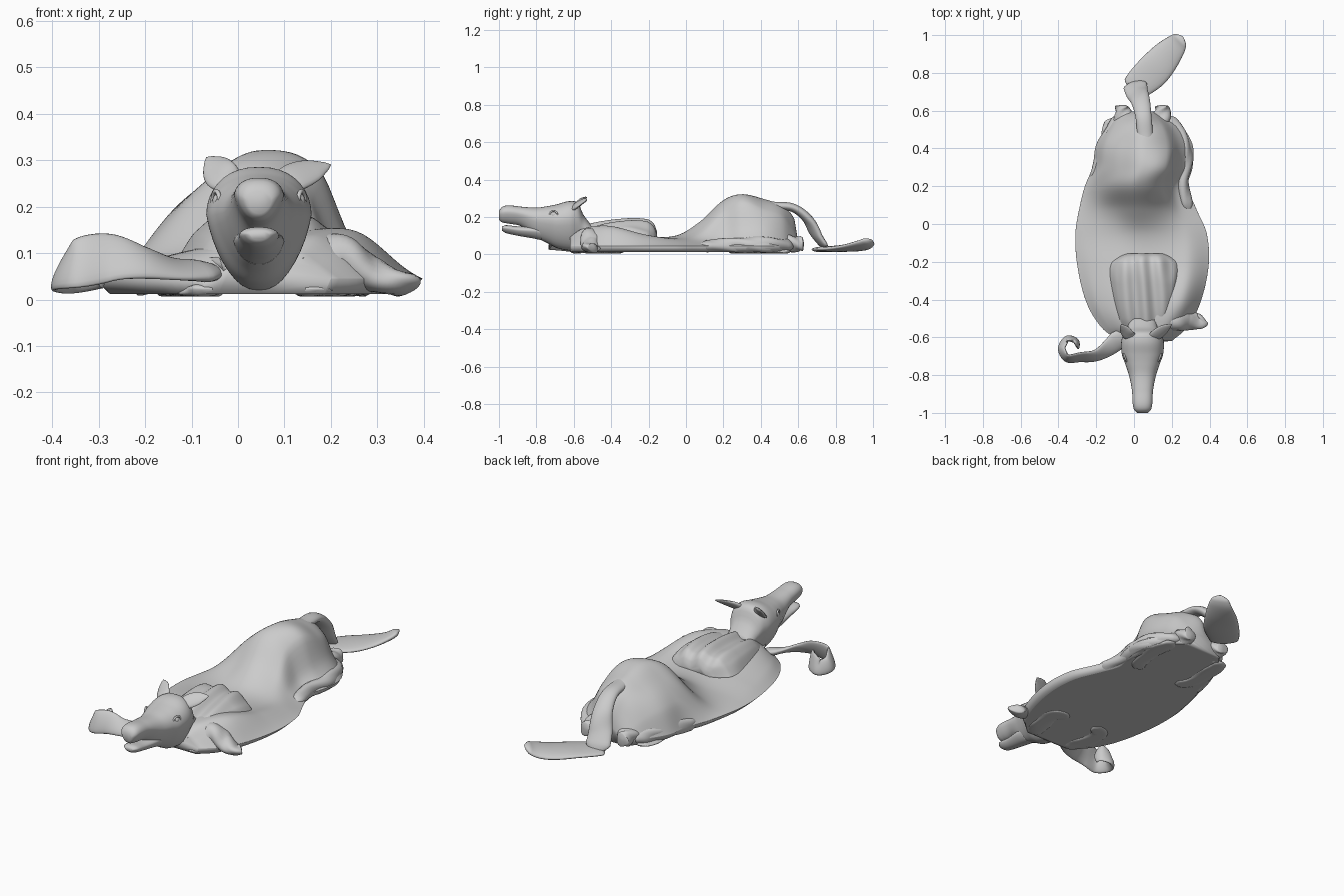
import bpy, bmesh, math
from mathutils import Vector


def spline(rows, x):
    """Smooth interpolation of rows keyed by their first value."""
    k = [r[0] for r in rows]
    n = len(k)
    x = min(max(x, k[0]), k[-1])
    i = max(j for j in range(n - 1) if k[j] <= x)
    h = k[i + 1] - k[i]
    t = (x - k[i]) / h

    def slope(j, c):
        a, b = max(j - 1, 0), min(j + 1, n - 1)
        return (rows[b][c] - rows[a][c]) / (k[b] - k[a])
    out = []
    for c in range(1, len(rows[0])):
        p, q = rows[i][c], rows[i + 1][c]
        out.append(p * (1 + 2 * t) * (1 - t) ** 2 + q * t * t * (3 - 2 * t)
                   + h * (slope(i, c) * t * (1 - t) ** 2 + slope(i + 1, c) * t * t * (t - 1)))
    return out


def loft(name, rings):
    bm = bmesh.new()
    vs = [[bm.verts.new(p) for p in r] for r in rings]
    n = len(vs[0])
    for a, b in zip(vs, vs[1:]):
        for i in range(n):
            bm.faces.new((a[i], a[(i + 1) % n], b[(i + 1) % n], b[i]))
    for end in (vs[0], vs[-1]):
        bm.faces.new(end)
    bmesh.ops.recalc_face_normals(bm, faces=bm.faces)
    me = bpy.data.meshes.new(name)
    bm.to_mesh(me)
    bm.free()
    me.shade_smooth()
    ob = bpy.data.objects.new(name, me)
    bpy.context.collection.objects.link(ob)
    return ob


def pillow(name, rows, knots, floor, edge, fold, steps=80, n=60):
    """Slumped skin: rows are y, left, right and five heights across."""
    rings = []
    for s in range(steps + 1):
        y = rows[0][0] + (rows[-1][0] - rows[0][0]) * s / steps
        l, r, *hs = spline(rows, y)
        prof = list(zip((0,) + knots + (1,), [edge] + hs + [edge]))
        top, low = [], []
        for i in range(n + 1):
            u = (1 - math.cos(math.pi * i / n)) / 2
            x = l + (r - l) * u
            z = spline(prof, u)[0] + fold(x, y) * math.sin(math.pi * u)
            top.append((x, y, max(z, floor + .006)))
            low.append((l + (r - l) * (.05 + .90 * u), y, floor))
        rings.append(top + low[::-1])
    return loft(name, rings)


def sweep(name, pts, steps=36, n=20, wave=0.0):
    """Flattened limb: points are x, y, z, width, thickness, tilt in degrees."""
    rows = [(i,) + tuple(p) for i, p in enumerate(pts)]
    m = len(pts) - 1
    rings = []
    for s in range(steps + 1):
        t = m * s / steps
        x, y, z, w, th, tilt = spline(rows, t)
        tan = (Vector(spline(rows, t + .03)[:3]) - Vector(spline(rows, t - .03)[:3])).normalized()
        side = tan.cross(Vector((0, 0, 1))).normalized()
        up = side.cross(tan)
        a = math.radians(tilt)
        d1 = side * math.cos(a) + up * math.sin(a)
        d2 = up * math.cos(a) - side * math.sin(a)
        rnd = max(.25, min(1, math.sqrt(min(t, m - t) / m * 14)))
        ring = []
        for i in range(n):
            b = 2 * math.pi * i / n
            k = 1 + wave * math.sin(3 * b + t * 4)
            p = Vector((x, y, z)) + d1 * (w / 2 * rnd * k * math.cos(b)) + d2 * (th / 2 * rnd * k * math.sin(b))
            p.z = max(p.z, .006)
            ring.append(p)
        rings.append(ring)
    return loft(name, rings)


CX = .045


def skull(name, rows, steps=60, n=36):
    """Head section: rows are y, top, bottom, half width; narrower at the jaw."""
    rings = []
    for s in range(steps + 1):
        y = rows[0][0] + (rows[-1][0] - rows[0][0]) * s / steps
        top, bot, w = spline(rows, y)
        zc = bot + .62 * (top - bot)
        ring = []
        for i in range(n):
            a = 2 * math.pi * i / n
            c, sn = math.cos(a), math.sin(a)
            z = zc + (top - zc if sn > 0 else zc - bot) * sn
            taper = 1 - .22 * max(0, -sn)
            ring.append((CX + w * taper * math.copysign(abs(c) ** .85, c), y, z))
        rings.append(ring)
    return loft(name, rings)


# Collapsed body with the high rump, steep on its right side
pillow("body_skin", [
    (-.62, -.08, .20, .05, .08, .09, .09, .07),
    (-.55, -.17, .28, .07, .11, .12, .14, .11),
    (-.42, -.25, .35, .08, .11, .13, .155, .14),
    (-.22, -.30, .395, .07, .09, .10, .10, .10),
    (-.05, -.31, .385, .06, .08, .10, .085, .08),
    (.08, -.29, .33, .07, .12, .175, .13, .08),
    (.20, -.26, .285, .11, .22, .285, .24, .10),
    (.30, -.22, .31, .16, .255, .322, .285, .13),
    (.42, -.20, .31, .16, .25, .30, .24, .13),
    (.52, -.14, .25, .13, .22, .26, .20, .11),
    (.58, -.09, .17, .08, .13, .19, .12, .07),
    (.595, -.07, .15, .06, .08, .10, .08, .05)],
    (.1, .3, .5, .74, .86), .012, .045, lambda x, y: .005 * math.sin(9 * y + 14 * x))

# Pleated shoulder flap
pillow("shoulder_flap", [
    (-.62, -.04, .14, .07, .10, .11, .10, .07),
    (-.50, -.09, .20, .13, .15, .155, .15, .13),
    (-.32, -.125, .24, .15, .175, .18, .175, .15),
    (-.21, -.12, .235, .14, .175, .175, .17, .13),
    (-.17, -.07, .19, .13, .145, .15, .145, .12),
    (-.155, -.03, .15, .10, .11, .11, .11, .10)],
    (.1, .3, .5, .7, .9), .06, .09, lambda x, y: .013 * math.sin(62 * x + 5 * y))

# Head, lower jaw and neck
skull("head", [
    (-1.0, .232, .185, .028), (-.985, .253, .172, .044), (-.95, .262, .165, .052),
    (-.88, .255, .150, .056), (-.80, .250, .090, .072), (-.74, .258, .060, .092),
    (-.69, .268, .034, .109), (-.62, .285, .020, .112), (-.575, .272, .025, .095),
    (-.55, .215, .030, .080), (-.50, .150, .030, .070)])
skull("lower_jaw", [
    (-.985, .148, .128, .024), (-.965, .156, .115, .040), (-.90, .150, .100, .044),
    (-.82, .150, .086, .054), (-.77, .150, .075, .055)], 24)

# Ears, eyes, eyelids and nostrils
for s, side, tip, tz in ((-1, "left", .113, .306), (1, "right", .155, .29)):
    sweep("ear_" + side, [
        (CX + s * .045, -.61, .24, .05, .03, -40 * s), (CX + s * .075, -.585, .262, .075, .026, -40 * s),
        (CX + s * .5 * (.075 + tip), -.555, .5 * (.268 + tz), .062, .018, -40 * s),
        (CX + s * tip, -.53, tz, .008, .008, -40 * s)])
    bpy.ops.mesh.primitive_uv_sphere_add(segments=20, ring_count=12, radius=.018,
                                         location=(CX + s * .082, -.705, .212))
    bpy.context.object.name = "eye_" + side
    bpy.ops.object.shade_smooth()
    bpy.ops.mesh.primitive_torus_add(major_radius=.021, minor_radius=.005, major_segments=24, minor_segments=8,
                                     location=(CX + s * .092, -.708, .212),
                                     rotation=(0, math.pi / 2, -s * .35))
    bpy.context.object.name = "eyelid_" + side
    bpy.ops.object.shade_smooth()
    bpy.ops.mesh.primitive_torus_add(major_radius=.011, minor_radius=.005, major_segments=20, minor_segments=8,
                                     location=(CX + s * .032, -.98, .232), rotation=(1.2, 0, s * .6))
    bpy.context.object.name = "nostril_" + side
    bpy.ops.object.shade_smooth()

# Curled front leg and the crumpled one opposite
sweep("front_leg_left", [
    (-.04, -.57, .06, .12, .06, 10), (-.12, -.645, .065, .10, .03, 25), (-.20, -.695, .08, .09, .03, 50),
    (-.28, -.705, .09, .115, .025, 65), (-.35, -.71, .075, .11, .025, 70), (-.382, -.66, .055, .08, .025, 65),
    (-.355, -.61, .05, .08, .025, 70), (-.31, -.62, .07, .10, .025, 80), (-.295, -.66, .08, .11, .025, 85)], 80)
sweep("front_leg_right", [
    (.12, -.54, .06, .10, .07, 0), (.21, -.51, .09, .12, .10, 0), (.28, -.51, .055, .10, .08, 0),
    (.34, -.51, .035, .10, .05, 10), (.365, -.49, .035, .08, .05, 10)], wave=.08)

# Rear feet bunched under the rump and folded limbs on the underside
for x, side, s in ((-.05, "left", -1), (.14, "right", 1)):
    sweep("rear_foot_" + side, [
        (x - .02 * s, .46, .06, .12, .09, 0), (x, .54, .06, .11, .09, 0),
        (x + .01 * s, .60, .055, .08, .08, 0), (x + .01 * s, .63, .055, .07, .07, 0)], wave=.12)
    sweep("folded_shin_" + side, [
        (x + .06 * s, .56, .016, .07, .022, 0), (x + .08 * s, .45, .014, .09, .02, 0),
        (x + .07 * s, .30, .014, .08, .02, 0), (x + .02 * s, .24, .014, .05, .02, 0)], wave=.1)
    sweep("folded_forearm_" + side, [
        (CX + .10 * s, -.62, .022, .08, .03, 0), (CX + .14 * s, -.52, .016, .10, .022, 0),
        (CX + .15 * s, -.40, .014, .09, .02, 0), (CX + .08 * s, -.36, .014, .06, .02, 0)], wave=.1)

# Rolled thigh folds along the flanks
sweep("thigh_fold_right", [
    (.29, .06, .04, .06, .06, 0), (.255, .22, .05, .07, .07, 0), (.275, .35, .05, .07, .085, 0),
    (.245, .46, .05, .08, .08, 0), (.16, .57, .045, .08, .07, 0)], wave=.1)
sweep("thigh_fold_left", [
    (-.22, .22, .04, .05, .06, 0), (-.17, .38, .05, .06, .08, 0), (-.12, .49, .05, .07, .08, 0),
    (-.07, .56, .045, .07, .07, 0)], wave=.1)

# Tail dropping to the floor, then folded into a flat leaf
sweep("tail", [
    (.07, .36, .275, .05, .04, 0), (.06, .46, .26, .08, .045, 0), (.05, .57, .25, .085, .045, 0),
    (.035, .65, .19, .10, .05, 0), (.015, .70, .10, .12, .045, 0), (0, .755, .025, .13, .03, 0)])
sweep("tail_tip", [
    (-.01, .70, .024, .13, .025, 0), (.03, .745, .028, .16, .03, 0), (.10, .81, .030, .18, .034, 0),
    (.17, .89, .036, .16, .036, 6), (.225, .95, .052, .12, .036, 14), (.258, .99, .078, .07, .03, 18)])
